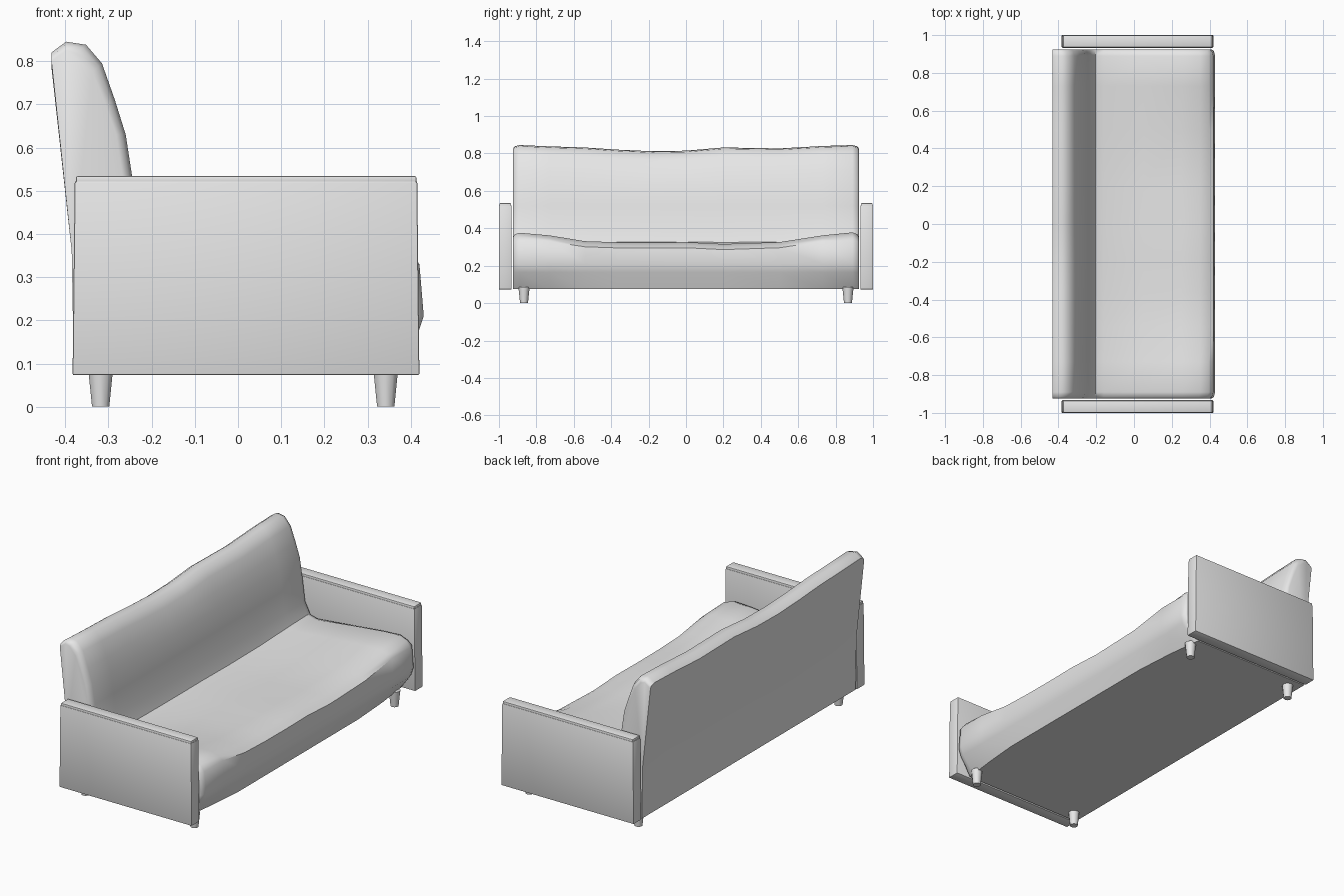
import bpy, bmesh, math

if "Cube" in bpy.data.objects:
    bpy.data.objects.remove(bpy.data.objects["Cube"])

fabric = bpy.data.materials.new("light_grey")
fabric.diffuse_color = (0.8, 0.8, 0.8, 1)
fabric.use_nodes = True
fabric.node_tree.nodes["Principled BSDF"].inputs["Base Color"].default_value = fabric.diffuse_color


def finish(bm, name, angle=40):
    bmesh.ops.recalc_face_normals(bm, faces=bm.faces)
    mesh = bpy.data.meshes.new(name)
    bm.to_mesh(mesh)
    bm.free()
    mesh.materials.append(fabric)
    obj = bpy.data.objects.new(name, mesh)
    bpy.context.collection.objects.link(obj)
    bpy.ops.object.select_all(action='DESELECT')
    obj.select_set(True)
    bpy.context.view_layer.objects.active = obj
    bpy.ops.object.shade_smooth_by_angle(angle=math.radians(angle))
    return obj


# Upholstered body: one cross-section lofted along y, with a sagging seat and wavy top
# station: y, top height, seat crest height, inset of the rounded ends
stations = [
    (-0.925, 0.825, 0.352, 0.022), (-0.917, 0.838, 0.367, 0.008),
    (-0.89, 0.845, 0.376, 0), (-0.73, 0.838, 0.362, 0), (-0.54, 0.832, 0.331, 0),
    (-0.36, 0.820, 0.325, 0), (-0.18, 0.812, 0.324, 0), (0, 0.815, 0.326, 0),
    (0.20, 0.832, 0.316, 0), (0.50, 0.827, 0.326, 0), (0.73, 0.840, 0.362, 0),
    (0.89, 0.845, 0.378, 0), (0.917, 0.838, 0.368, 0.008), (0.925, 0.825, 0.352, 0.022),
]


def section(y, top, seat, inset):
    lower = 0.38 - 0.04 * max(0, (abs(y) - 0.6) / 0.325)
    drop = top - 0.845
    rear = 0.315 + 0.25 * (seat - 0.325)
    f = inset
    return [
        (-0.38, 0.075), (-0.385, 0.36), (-0.432, 0.82 + drop),
        (-0.398, top), (-0.352 - f, top - 0.007), (-0.315 - f, 0.795 + drop),
        (-0.285 - f, 0.71 + drop * 0.5), (-0.26 - f, 0.63), (-0.243 - f, 0.52),
        (-0.228 - f, 0.40), (-0.205, rear + 0.012 - f * 0.5), (-0.16, rear - f * 0.5),
        (0.05, (rear + seat) / 2 - f * 0.5), (0.25, seat - 0.004), (0.35 - f, seat),
        (0.395 - f, seat - 0.017), (0.42 - f, min(seat - 0.03, 0.33)),
        (0.43 - f, 0.21), (0.415 - f, 0.165), (lower, 0.075),
    ]


bm = bmesh.new()
rings = [[bm.verts.new((x, s[0], z)) for x, z in section(*s)] for s in stations]
for a, b in zip(rings, rings[1:]):
    for i in range(len(a)):
        j = (i + 1) % len(a)
        bm.faces.new((a[i], a[j], b[j], b[i]))
bm.faces.new(rings[0])
bm.faces.new(rings[-1])
finish(bm, "upholstered_body", 50)


def slab(name, x0, x1, y0, y1, z0, z1, bevel, flare=0):
    bm = bmesh.new()
    bmesh.ops.create_cube(bm, size=1)
    for v in bm.verts:
        low = v.co.z < 0
        v.co = (x1 + (flare if low else 0) if v.co.x > 0 else x0 - (flare if low else 0),
                y1 if v.co.y > 0 else y0, z0 if low else z1)
    bmesh.ops.bevel(bm, geom=bm.edges[:], offset=bevel, segments=2, affect='EDGES', profile=0.5)
    finish(bm, name)


# Side panels with a slim cap
for side, label in ((-1, "left"), (1, "right")):
    inner, outer = sorted((side * 0.933, side * 1.0))
    slab(f"arm_panel_{label}", -0.378, 0.415, inner, outer, 0.073, 0.522, 0.004, 0.005)
    slab(f"arm_cap_{label}", -0.375, 0.413, inner + 0.002, outer - 0.002, 0.515, 0.534, 0.004)

# Tapered legs
for x, end in ((-0.318, "back"), (0.342, "front")):
    for y, label in ((-0.866, "left"), (0.866, "right")):
        bm = bmesh.new()
        bmesh.ops.create_cone(bm, cap_ends=True, segments=10, radius1=0.021,
                              radius2=0.03, depth=0.085)
        bmesh.ops.translate(bm, verts=bm.verts, vec=(x, y, 0.0425))
        finish(bm, f"{end}_leg_{label}")
